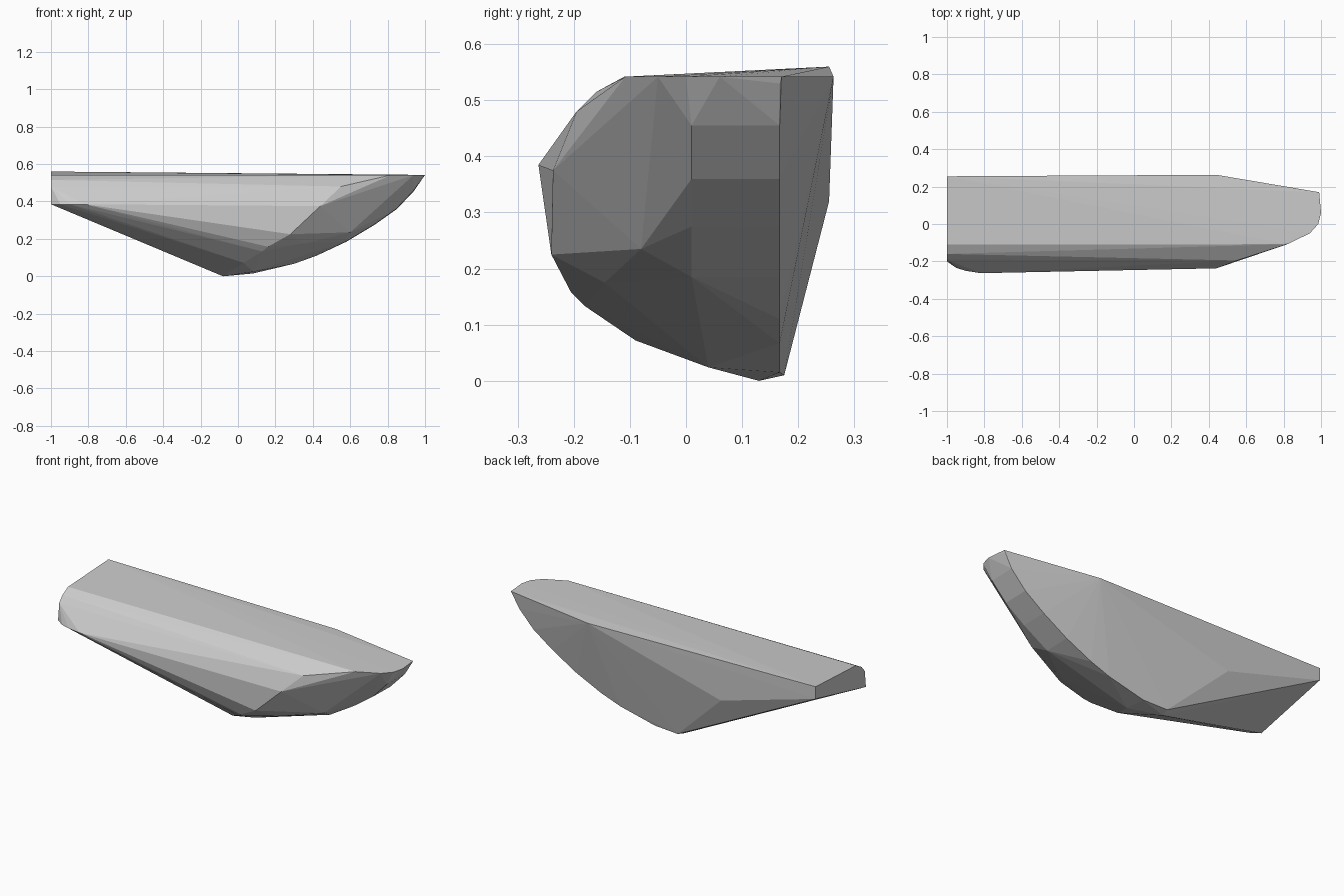
import bpy, bmesh

# Keel profile (x, z), extruded across the flat part of the belly
keel = [(0.08, 0.015), (0.30, 0.067), (0.42, 0.11), (0.58, 0.185),
        (0.73, 0.275), (0.85, 0.36), (0.94, 0.455), (0.985, 0.53)]
points = [(x, 0.167, z) for x, z in keel]
points += [(x - 0.004, 0.01, z) for x, z in keel[3:7]]

# Lowest tip
points += [(-0.07, 0.175, 0.01), (-0.08, 0.13, 0.0), (0.08, 0.04, 0.024)]

# Cut end at -x
points += [(-1, 0.255, 0.56), (-1, 0.255, 0.49), (-1, -0.11, 0.542),
           (-1, -0.16, 0.515), (-1, -0.19, 0.48), (-1, -0.20, 0.385)]
# Rounded corner beside the cut end
points += [(-0.95, -0.235, 0.385), (-0.90, -0.25, 0.385), (-0.82, -0.263, 0.385)]

# Back side
points += [(0.44, 0.263, 0.542), (-0.40, 0.255, 0.32)]

# Rounded nose outline on the top face
points += [(0.99, 0.17, 0.542), (1.0, 0.06, 0.542), (0.985, 0.0, 0.542),
           (0.94, -0.05, 0.542), (0.82, -0.108, 0.542)]

# Curved rim where the side meets the belly
points += [(0.55, -0.195, 0.48), (0.44, -0.237, 0.375), (0.28, -0.24, 0.225),
           (0.16, -0.205, 0.158), (0.13, -0.18, 0.133), (0.03, -0.09, 0.072),
           (0.35, -0.145, 0.175), (0.50, -0.11, 0.215), (0.60, -0.08, 0.235)]

# Convex shell through the control points
bm = bmesh.new()
for p in points:
    bm.verts.new(p)
res = bmesh.ops.convex_hull(bm, input=bm.verts[:])
junk = {v for v in res["geom_interior"] + res["geom_unused"]
        if isinstance(v, bmesh.types.BMVert) and not v.link_faces}
bmesh.ops.delete(bm, geom=list(junk), context='VERTS')
bmesh.ops.recalc_face_normals(bm, faces=bm.faces[:])

mesh = bpy.data.meshes.new("faceted_hull")
bm.to_mesh(mesh)
bm.free()
obj = bpy.data.objects.new("faceted_hull", mesh)
bpy.context.collection.objects.link(obj)
